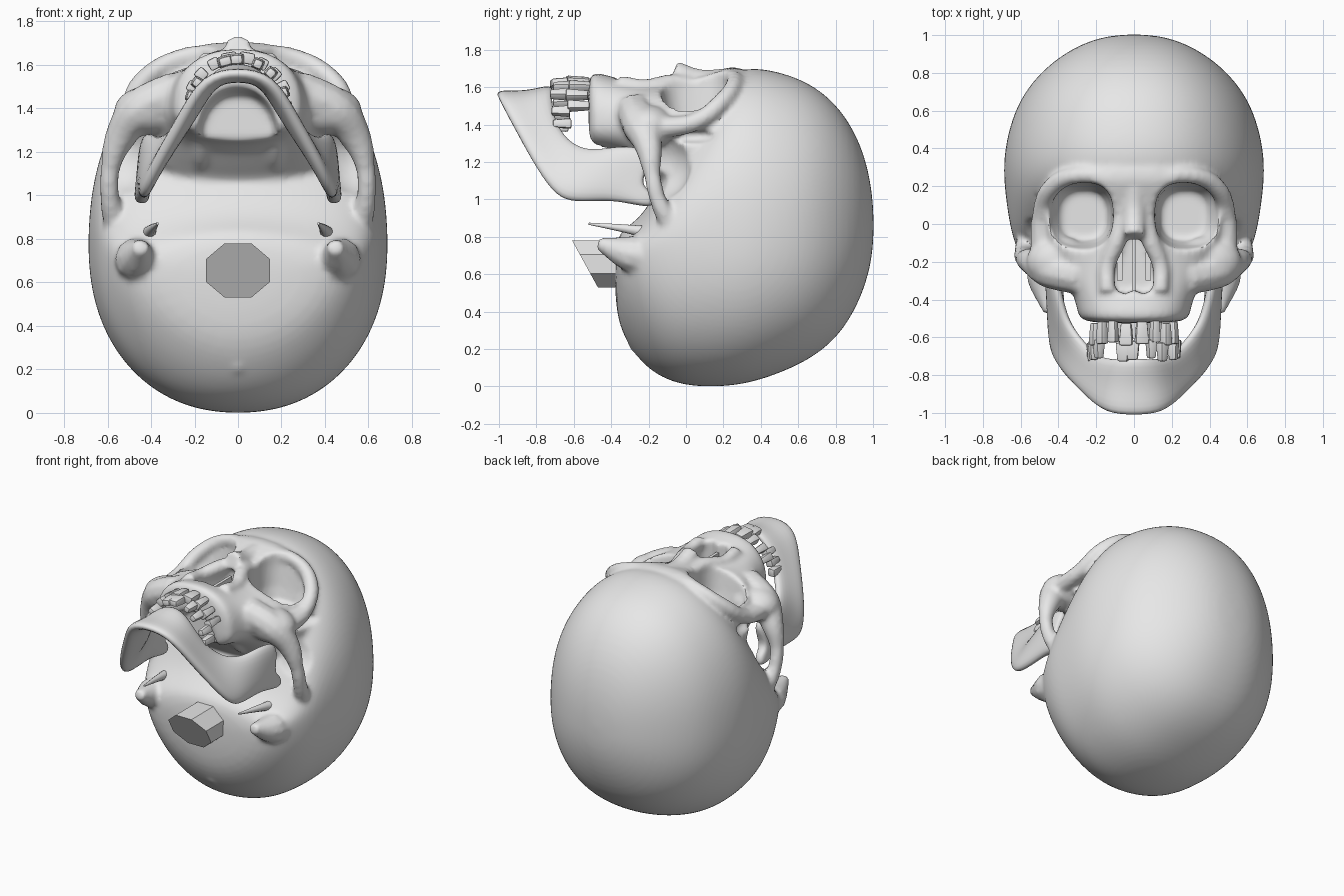
import bpy, bmesh, math
from mathutils import Vector

if "Cube" in bpy.data.objects:
    bpy.data.objects.remove(bpy.data.objects["Cube"], do_unlink=True)

bone = bpy.data.materials.new("bone_grey")
bone.use_nodes = True
bone.diffuse_color = (0.8, 0.8, 0.8, 1)
bone.node_tree.nodes["Principled BSDF"].inputs["Base Color"].default_value = (0.8, 0.8, 0.8, 1)


def select(objs):
    bpy.ops.object.select_all(action='DESELECT')
    for o in objs:
        o.select_set(True)
    bpy.context.view_layer.objects.active = objs[0]


def modify(o, kind, **settings):
    m = o.modifiers.new(kind.lower(), kind)
    for k, v in settings.items():
        setattr(m, k, v)
    select([o])
    bpy.ops.object.modifier_apply(modifier=m.name)


def finish(name, bm):
    bmesh.ops.recalc_face_normals(bm, faces=bm.faces)
    me = bpy.data.meshes.new(name)
    bm.to_mesh(me)
    bm.free()
    o = bpy.data.objects.new(name, me)
    bpy.context.collection.objects.link(o)
    return o


def loft(name, rings, subsurf=0):
    bm = bmesh.new()
    vs = [[bm.verts.new(p) for p in r] for r in rings]
    n = len(vs[0])
    for a, b in zip(vs, vs[1:]):
        for i in range(n):
            j = (i + 1) % n
            bm.faces.new((a[i], a[j], b[j], b[i]))
    bm.faces.new(vs[0])
    bm.faces.new(vs[-1])
    o = finish(name, bm)
    if subsurf:
        modify(o, 'SUBSURF', levels=subsurf)
    return o


def power(v, e):
    return math.copysign(abs(v) ** e, v)


def slice_y(y, w, zb, zf, zc, n=2.2, count=32):
    """Rounded cross-section across the skull at one height."""
    pts = []
    for i in range(count):
        a = 2 * math.pi * i / count
        s = power(math.sin(a), 2 / n)
        pts.append((w * power(math.cos(a), 2 / n), y, zc + s * (zf - zc if s > 0 else zc - zb)))
    return pts


def slice_z(x, y, z, rx, ry, n=2.6, count=24):
    ang = [2 * math.pi * i / count for i in range(count)]
    return [(x + rx * power(math.cos(a), 2 / n), y + ry * power(math.sin(a), 2 / n), z) for a in ang]


def ball(name, c, r):
    bm = bmesh.new()
    bmesh.ops.create_uvsphere(bm, u_segments=24, v_segments=14, radius=1)
    for v in bm.verts:
        v.co = Vector(c) + Vector([p * q for p, q in zip(v.co, r)])
    return finish(name, bm)


def tube(name, pts, side=1):
    """Smooth round bar; each point is x, y, z, radius."""
    cu = bpy.data.curves.new(name, 'CURVE')
    cu.dimensions = '3D'
    cu.bevel_depth, cu.bevel_resolution, cu.resolution_u = 1, 3, 6
    cu.use_fill_caps = True
    sp = cu.splines.new('BEZIER')
    sp.bezier_points.add(len(pts) - 1)
    for b, (x, y, z, r) in zip(sp.bezier_points, pts):
        b.co, b.radius = (side * x, y, z), r
        b.handle_left_type = b.handle_right_type = 'AUTO'
    o = bpy.data.objects.new(name, cu)
    bpy.context.collection.objects.link(o)
    select([o])
    bpy.ops.object.convert(target='MESH')
    o = bpy.context.view_layer.objects.active
    bm = bmesh.new()
    bm.from_mesh(o.data)
    bmesh.ops.remove_doubles(bm, verts=bm.verts, dist=0.0005)
    bmesh.ops.recalc_face_normals(bm, faces=bm.faces)
    bm.to_mesh(o.data)
    bm.free()
    return o


def join(name, objs):
    select(objs)
    bpy.ops.object.join()
    objs[0].name = name
    return objs[0]


# Braincase: crown to base (y, half width, back z, front z, widest z)
cranium = loft("cranium", [slice_y(*s) for s in [
    (1.005, .10, .74, .98, .86), (.96, .28, .52, 1.25, .85), (.84, .465, .285, 1.48, .82),
    (.68, .60, .15, 1.62, .8), (.51, .665, .07, 1.685, .78), (.345, .695, .015, 1.715, .77),
    (.2, .69, -.005, 1.67, .77), (.05, .67, -.005, 1.46, .77), (-.08, .645, .02, 1.22, .76),
    (-.2, .595, .085, .95, .74, 2), (-.3, .53, .2, .86, .71, 1.8), (-.385, .35, .38, .81, .65, 1.9)]], 2)

# Forehead to upper jaw
midface = loft("midface", [slice_y(*s) for s in [
    (.34, .40, 1.0, 1.715, 1.3, 2.4), (.24, .49, 1.0, 1.72, 1.32, 2.4), (.1, .50, 1.0, 1.66, 1.32, 2.4),
    (0, .50, 1.0, 1.64, 1.32, 2.4), (-.15, .47, 1.04, 1.61, 1.35, 2.3), (-.28, .37, 1.22, 1.62, 1.4, 2.3),
    (-.4, .31, 1.25, 1.66, 1.4, 2.3), (-.48, .30, 1.26, 1.68, 1.4, 2.3),
    (-.53, .28, 1.27, 1.68, 1.4, 2.3)]], 1)
skull = join("skull", [cranium, midface])
modify(skull, 'REMESH', mode='VOXEL', voxel_size=.018)

# Openings: eye sockets, temple hollows, nose, palate
cutters = []
for s in (1, -1):
    cutters.append(loft("socket_cutter", [slice_z(s * x, y, z, rx, ry) for x, y, z, rx, ry in [
        (.31, .04, 1.85, .21, .2), (.3, .045, 1.6, .19, .185), (.28, .045, 1.45, .16, .155),
        (.265, .045, 1.36, .12, .13)]]))
    cutters.append(ball("temple_cutter", (s * .56, -.17, 1.19), (.2, .2, .2)))
    cutters.append(ball("temple_crease_cutter", (s * .53, .02, 1.34), (.1, .14, .045)))
half = [(0, -.03), (.05, -.06), (.085, -.17), (.12, -.29), (.105, -.35), (.05, -.37)]
pear = half + [(0, -.35)] + [(-x, y) for x, y in half[:0:-1]]
cutters.append(loft("nose_cutter", [[(x, y, z) for x, y in pear] for z in (1.3, 1.85)]))
cutters.append(loft("palate_cutter", [slice_y(-.64, .21, 1.0, 1.54, 1.25), slice_y(-.41, .17, 1.0, 1.46, 1.25)]))
for c in cutters:
    c.hide_render = True
    modify(skull, 'BOOLEAN', operation='DIFFERENCE', solver='EXACT', object=c)
    bpy.data.objects.remove(c, do_unlink=True)

# Cheekbones, brow rims, mastoids and nasal bones are fused on
extras = [tube("nasal_bones", [(0, .2, 1.63, .07), (0, .06, 1.635, .065), (0, -.065, 1.685, .06)]),
          ball("occipital_bump", (0, -.24, .24), (.07, .07, .07))]
for s in (1, -1):
    extras += [
        tube("cheek_arch", [(.27, -.28, 1.48, .10), (.45, -.24, 1.39, .10), (.535, -.2, 1.28, .075),
                            (.585, -.18, 1.13, .045), (.59, -.15, 1.0, .045), (.56, -.08, .86, .06)], s),
        ball("cheek", (s * .4, -.2, 1.39), (.17, .14, .115)),
        tube("nose_side", [(.04, .08, 1.6, .05), (.085, -.08, 1.62, .05), (.14, -.22, 1.6, .045),
                           (.14, -.36, 1.62, .045)], s),
        tube("brow_rim", [(.06, .22, 1.65, .05), (.28, .26, 1.625, .045), (.43, .2, 1.53, .05),
                          (.49, .05, 1.415, .05), (.49, -.15, 1.38, .06)], s),
        tube("mastoid", [(.47, -.1, .68, .11), (.465, -.3, .71, .10), (.445, -.47, .765, .035)], s),
        tube("pterygoid", [(.17, -.03, 1.12, .06), (.17, -.17, 1.16, .05), (.17, -.3, 1.28, .05)], s)]
skull = join("skull", [skull] + extras)
modify(skull, 'REMESH', mode='VOXEL', voxel_size=.016)
modify(skull, 'SMOOTH', factor=.5, iterations=5)

# Lower jaw: lower edge and upper edge points from chin to jaw joint
jaw_half = [((0, -1.022, 1.605), (0, -.71, 1.64)), ((.18, -1.005, 1.57), (.12, -.71, 1.59)),
            ((.285, -.905, 1.38), (.21, -.7, 1.45)), ((.4, -.795, 1.17), (.29, -.63, 1.33)),
            ((.46, -.7, 1.02), (.38, -.53, 1.28)), ((.47, -.6, .99), (.42, -.42, 1.29)),
            ((.47, -.47, .99), (.45, -.3, 1.3)), ((.475, -.39, .99), (.455, -.15, 1.26)),
            ((.48, -.3, .98), (.465, -.26, 1.09)), ((.48, -.16, .95), (.475, -.17, 1.04))]
stations = [(Vector(l), Vector(u)) for l, u in jaw_half]
flip = Vector((-1, 1, 1))
stations = [(l * flip, u * flip) for l, u in stations[:0:-1]] + stations
rings = []
for i, (lo, up) in enumerate(stations):
    a, b = stations[max(i - 1, 0)], stations[min(i + 1, len(stations) - 1)]
    mid = (lo + up) / 2
    inward = (b[0] + b[1] - a[0] - a[1]).cross(up - lo).normalized()
    if inward.dot(Vector((0, -.7, 1.0)) - mid) < 0:
        inward.negate()
    inward *= .07
    mid.z -= .04 * (1 - abs(mid.x) / .5)  # hollow above the chin
    rings.append([lo, mid, up, up + inward, mid + inward, lo + inward])
jaw = loft("lower_jaw", rings, 2)


# Teeth along each dental arch; some are missing
def teeth(name, angles, rx, rz, zc, y, h):
    bm = bmesh.new()
    for k, deg in enumerate(angles):
        a = math.radians(deg)
        made = bmesh.ops.create_cube(bm, size=1)["verts"]
        c, s = math.cos(a), math.sin(a)
        wide = .075 if abs(deg) < 20 else .055
        for v in made:
            taper = .75 if v.co.y * h > 0 else 1
            px, pz = v.co.x * wide * taper, v.co.z * .055 * taper
            v.co = (rx * s + px * c + pz * s, y + .008 * (k % 3 - 1) + v.co.y * abs(h),
                    zc + rz * c - px * s + pz * c)
    bmesh.ops.bevel(bm, geom=list(bm.edges), offset=.014, segments=2, affect='EDGES', profile=.6)
    return finish(name, bm)


upper = teeth("upper_teeth", (-62, -46, -28, -10, 10, 28, 46, 62), .235, .255, 1.38, -.575, .12)
lower = teeth("lower_teeth", (-88, -72, -56, -15, -2, 24, 42, 68, 84), .225, .245, 1.38, -.67, -.1)

# Nasal septum and side ridges
bm = bmesh.new()
for x, w, y0, y1, z1 in [(0, .02, -.36, -.08, 1.58), (.075, .03, -.3, -.15, 1.5), (-.075, .03, -.3, -.15, 1.5)]:
    for v in bmesh.ops.create_cube(bm, size=1)["verts"]:
        v.co = (x + v.co.x * w, y1 if v.co.y > 0 else y0, z1 if v.co.z > 0 else 1.28)
septum = finish("nasal_septum", bm)

# Thin spikes under the ears
spikes = join("styloid_spikes", [tube("styloid", [(.42, -.08, .8, .05), (.4, -.3, .84, .025),
                                                  (.37, -.52, .87, .006)], s) for s in (1, -1)])

# Spinal stub with a slanted end
stub = []
for y in (0, .3):
    ring = []
    for i in range(8):
        a = math.pi * (i + .5) / 4
        z = .135 * math.sin(a)
        ring.append((.16 * math.cos(a), -.54 - z * .55 + y, .655 + z))
    stub.append(ring)
stub = loft("spinal_stub", stub)

for o in (skull, jaw, upper, lower, septum, spikes, stub):
    o.data.materials.clear()
    o.data.materials.append(bone)
    select([o])
    if o not in (stub, septum):
        bpy.ops.object.shade_smooth_by_angle(angle=math.radians(45))
